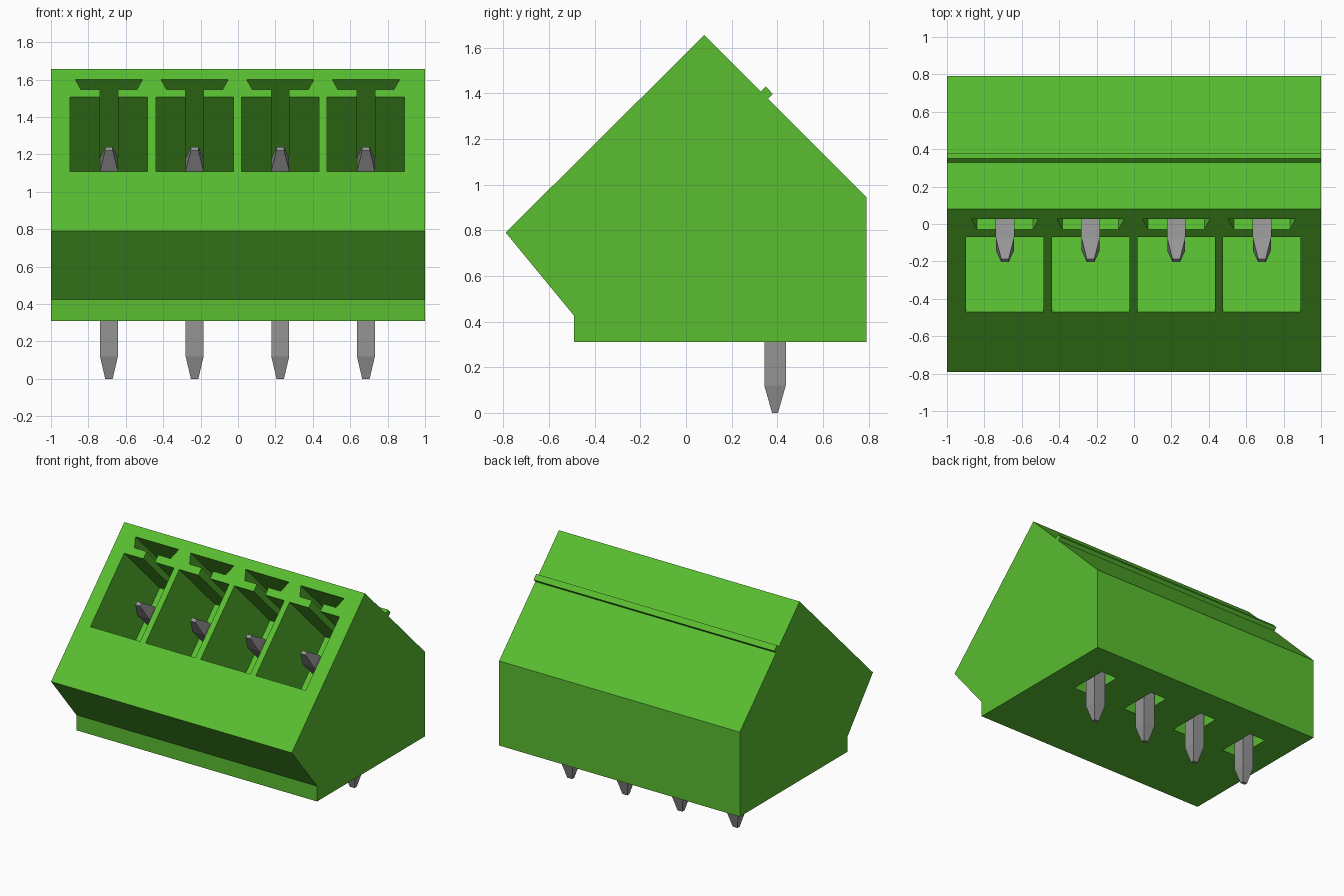
import bpy
import bmesh
from mathutils import Vector

if "Cube" in bpy.data.objects:
    bpy.data.objects.remove(bpy.data.objects["Cube"])


def make_material(name, color):
    mat = bpy.data.materials.new(name)
    mat.use_nodes = True
    mat.diffuse_color = color
    mat.node_tree.nodes["Principled BSDF"].inputs["Base Color"].default_value = color
    return mat


GREEN = make_material("light green plastic", (0.10, 0.51, 0.03, 1))
GREY = make_material("grey metal", (0.30, 0.30, 0.30, 1))


def loft(name, rings, mat):
    """Closed solid through a list of rings with equal point counts."""
    bm = bmesh.new()
    loops = [[bm.verts.new(p) for p in ring] for ring in rings]
    n = len(loops[0])
    for a, b in zip(loops, loops[1:]):
        for i in range(n):
            j = (i + 1) % n
            bm.faces.new((a[i], a[j], b[j], b[i]))
    bm.faces.new(loops[0])
    bm.faces.new(loops[-1])
    bmesh.ops.recalc_face_normals(bm, faces=bm.faces)
    mesh = bpy.data.meshes.new(name)
    bm.to_mesh(mesh)
    bm.free()
    mesh.materials.append(mat)
    obj = bpy.data.objects.new(name, mesh)
    bpy.context.collection.objects.link(obj)
    return obj


def side_prism(name, profile, half, mat):
    """Extrude a (y, z) profile along x."""
    return loft(name, [[(x, y, z) for y, z in profile] for x in (-half, half)], mat)


def cut(target, cutter):
    mod = target.modifiers.new("cut", "BOOLEAN")
    mod.operation = "DIFFERENCE"
    mod.solver = "EXACT"
    mod.object = cutter
    cutter.hide_render = True
    bpy.context.view_layer.objects.active = target
    bpy.ops.object.modifier_apply(modifier=mod.name)
    bpy.data.objects.remove(cutter)


# Housing with a sloped front and back
housing = side_prism("housing", [(-0.79, 0.79), (0.08, 1.655), (0.79, 0.945),
                                 (0.79, 0.31), (-0.49, 0.31), (-0.49, 0.425)], 1, GREEN)

# Ridge along the back slope
side_prism("back_ridge", [(0.315, 1.395), (0.35, 1.43), (0.38, 1.397), (0.345, 1.362)],
           1, GREEN)

# Half outline of a socket with its T-shaped key slot: (x, height on the slope)
HALF_SOCKET = [(0.207, 1.105), (0.207, 1.505), (0.048, 1.505), (0.048, 1.545),
               (0.15, 1.545), (0.18, 1.60)]
OUTLINE = HALF_SOCKET + [(-x, z) for x, z in reversed(HALF_SOCKET)]
SLOPE = 1.573
PIN_Y = 0.39


def pin_ring(cx, y, z, across, half_x, half_t):
    """Rectangular pin section; across is its thickness direction."""
    c = Vector((cx, y, z))
    t = Vector((0, *across)).normalized() * half_t
    w = Vector((half_x, 0, 0))
    return [c - w - t, c + w - t, c + w + t, c - w + t]


for i in range(4):
    cx = -0.69 + 0.458 * i

    # Socket cut square to the front slope
    socket = loft("socket_cutter", [[(cx + x, z - SLOPE + d, z - d) for x, z in OUTLINE]
                                    for d in (-0.05, 0.42)], GREEN)
    cut(housing, socket)

    # Rectangular recess around the pin underneath
    recess = side_prism("recess_cutter", [(PIN_Y - 0.15, 0.2), (PIN_Y + 0.15, 0.2),
                                          (PIN_Y + 0.15, 0.5), (PIN_Y - 0.15, 0.5)],
                        0.07, GREEN)
    recess.location.x = cx
    bpy.context.view_layer.update()
    cut(housing, recess)

    # Bent contact pin with tapered ends
    loft(f"contact_pin_{i + 1}", [
        pin_ring(cx, PIN_Y, 0, (1, 0), 0.02, 0.013),
        pin_ring(cx, PIN_Y, 0.12, (1, 0), 0.048, 0.047),
        pin_ring(cx, PIN_Y, 0.645, (1, 0.414), 0.048, 0.051),
        pin_ring(cx, -0.11, 1.145, (1, 1), 0.048, 0.047),
        pin_ring(cx, -0.195, 1.23, (1, 1), 0.02, 0.013)], GREY)
